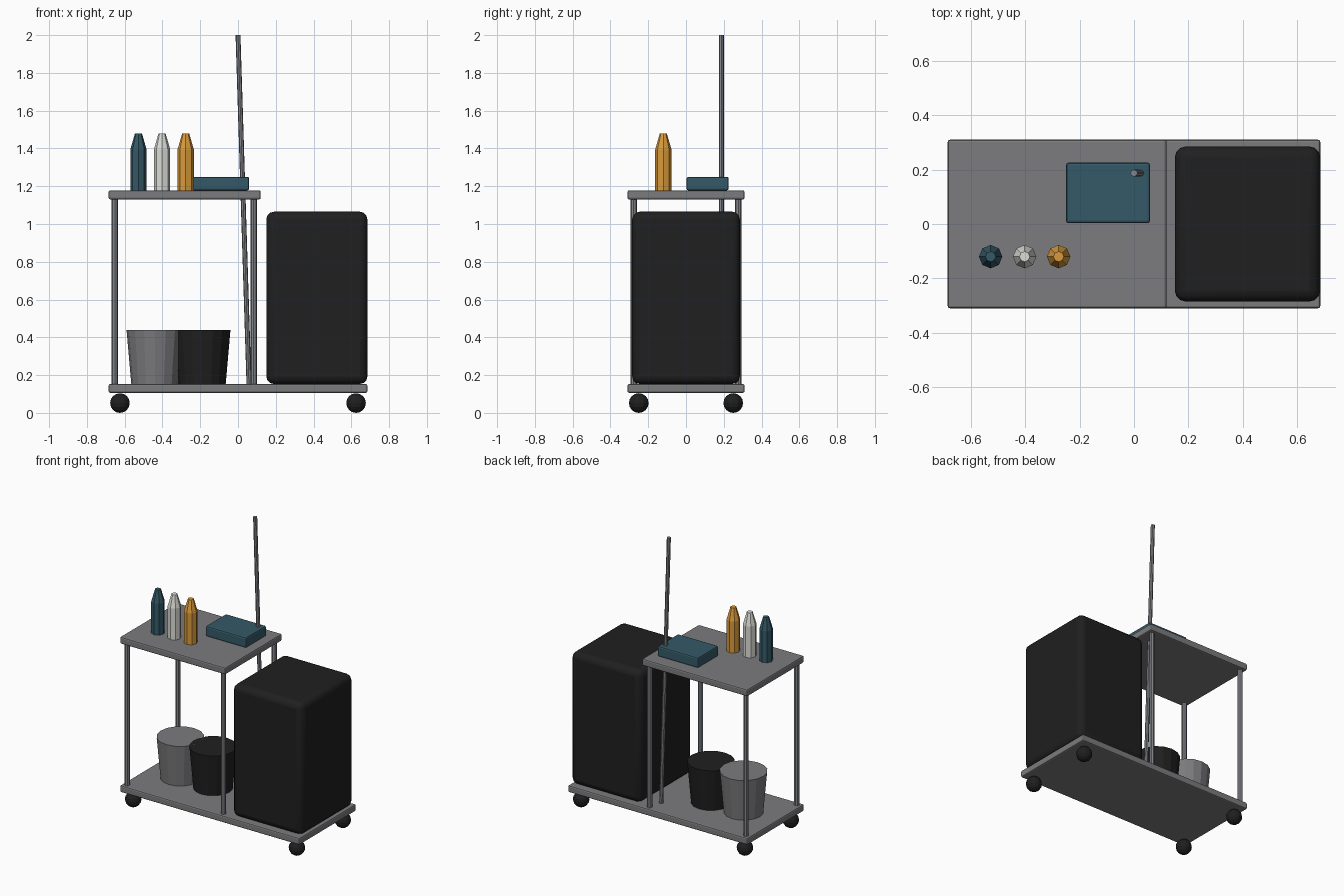
import bpy
import math
from mathutils import Vector

if "Cube" in bpy.data.objects:
    bpy.data.objects.remove(bpy.data.objects["Cube"], do_unlink=True)


def material(name, rgb):
    m = bpy.data.materials.new(name)
    m.use_nodes = True
    color = (*rgb, 1)
    m.diffuse_color = color
    m.node_tree.nodes["Principled BSDF"].inputs["Base Color"].default_value = color
    return m


GREY = material("shelf grey", (0.2, 0.2, 0.21))
METAL = material("metal grey", (0.23, 0.24, 0.26))
BLACK = material("matte black", (0.014, 0.014, 0.015))
TEAL = material("dark teal", (0.034, 0.1, 0.135))
WHITE = material("off white", (0.72, 0.72, 0.68))
ORANGE = material("amber", (0.7, 0.33, 0.045))

BASE_TOP = 0.153
SHELF_BOTTOM, SHELF_TOP = 1.13, 1.178


def finish(name, mat):
    ob = bpy.context.object
    ob.name = name
    ob.data.materials.append(mat)
    return ob


def box(name, low, high, mat, bevel, segments):
    low, high = Vector(low), Vector(high)
    bpy.ops.mesh.primitive_cube_add(size=1, location=(low + high) / 2)
    ob = finish(name, mat)
    ob.scale = high - low
    bpy.ops.object.transform_apply(location=False, rotation=False, scale=True)
    mod = ob.modifiers.new("rounded edges", "BEVEL")
    mod.width, mod.segments = bevel, segments
    return ob


def rod(name, start, end, r_start, r_end, sides, mat):
    start, end = Vector(start), Vector(end)
    axis = end - start
    bpy.ops.mesh.primitive_cone_add(
        vertices=sides, radius1=r_start, radius2=r_end, depth=axis.length,
        location=(start + end) / 2,
        rotation=axis.to_track_quat("Z", "Y").to_euler())
    return finish(name, mat)


def bottle(name, x, y, mat):
    # straight body with a tapered shoulder, closed at both ends
    profile = [(0.043, SHELF_TOP), (0.043, 1.395), (0.019, 1.478)]
    sides = 8
    verts = [(x + r * math.sin(2 * math.pi * i / sides),
              y + r * math.cos(2 * math.pi * i / sides), z)
             for r, z in profile for i in range(sides)]
    faces = [tuple(range(sides)), tuple(reversed(range(2 * sides, 3 * sides)))]
    for ring in range(2):
        a = ring * sides
        for i in range(sides):
            j = (i + 1) % sides
            faces.append((a + j, a + i, a + sides + i, a + sides + j))
    mesh = bpy.data.meshes.new(name)
    mesh.from_pydata(verts, [], faces)
    mesh.materials.append(mat)
    bpy.context.collection.objects.link(bpy.data.objects.new(name, mesh))


# Shelves
box("base_shelf", (-0.685, -0.31, 0.106), (0.685, 0.31, BASE_TOP), GREY, 0.009, 2)
box("top_shelf", (-0.685, -0.31, SHELF_BOTTOM), (0.12, 0.31, SHELF_TOP), GREY, 0.009, 2)

# Posts and casters
for side_y, row in ((-1, "front"), (1, "back")):
    for x, side in ((-0.652, "right"), (0.083, "left")):
        y = side_y * 0.277
        rod(f"{row}_{side}_post", (x, y, BASE_TOP - 0.01),
            (x, y, SHELF_BOTTOM + 0.01), 0.017, 0.017, 8, METAL)
    for side_x, side in ((-1, "right"), (1, "left")):
        bpy.ops.mesh.primitive_uv_sphere_add(
            segments=12, ring_count=8, radius=0.052,
            location=(side_x * 0.625, side_y * 0.25, 0.052))
        finish(f"{row}_{side}_caster", BLACK)

# Waste bag
bag = box("waste_bag", (0.15, -0.285, BASE_TOP), (0.685, 0.285, 1.065), BLACK, 0.04, 3)
bpy.ops.object.shade_smooth_by_angle()

# Buckets
for name, x, mat in (("grey_bucket", -0.44, GREY), ("black_bucket", -0.19, BLACK)):
    rod(name, (x, 0, BASE_TOP), (x, 0, 0.438), 0.125, 0.15, 16, mat)

# Bottles and folded cloth on the top shelf
for name, x, mat in (("teal_bottle", -0.527, TEAL), ("white_bottle", -0.402, WHITE),
                     ("amber_bottle", -0.277, ORANGE)):
    bottle(name, x, -0.12, mat)
box("folded_cloth", (-0.25, 0.003, SHELF_TOP), (0.059, 0.226, 1.25), TEAL, 0.01, 2)

# Leaning broom handle
rod("broom_handle", (0.058, 0.187, BASE_TOP), (0, 0.187, 2), 0.013, 0.013, 8, METAL)
